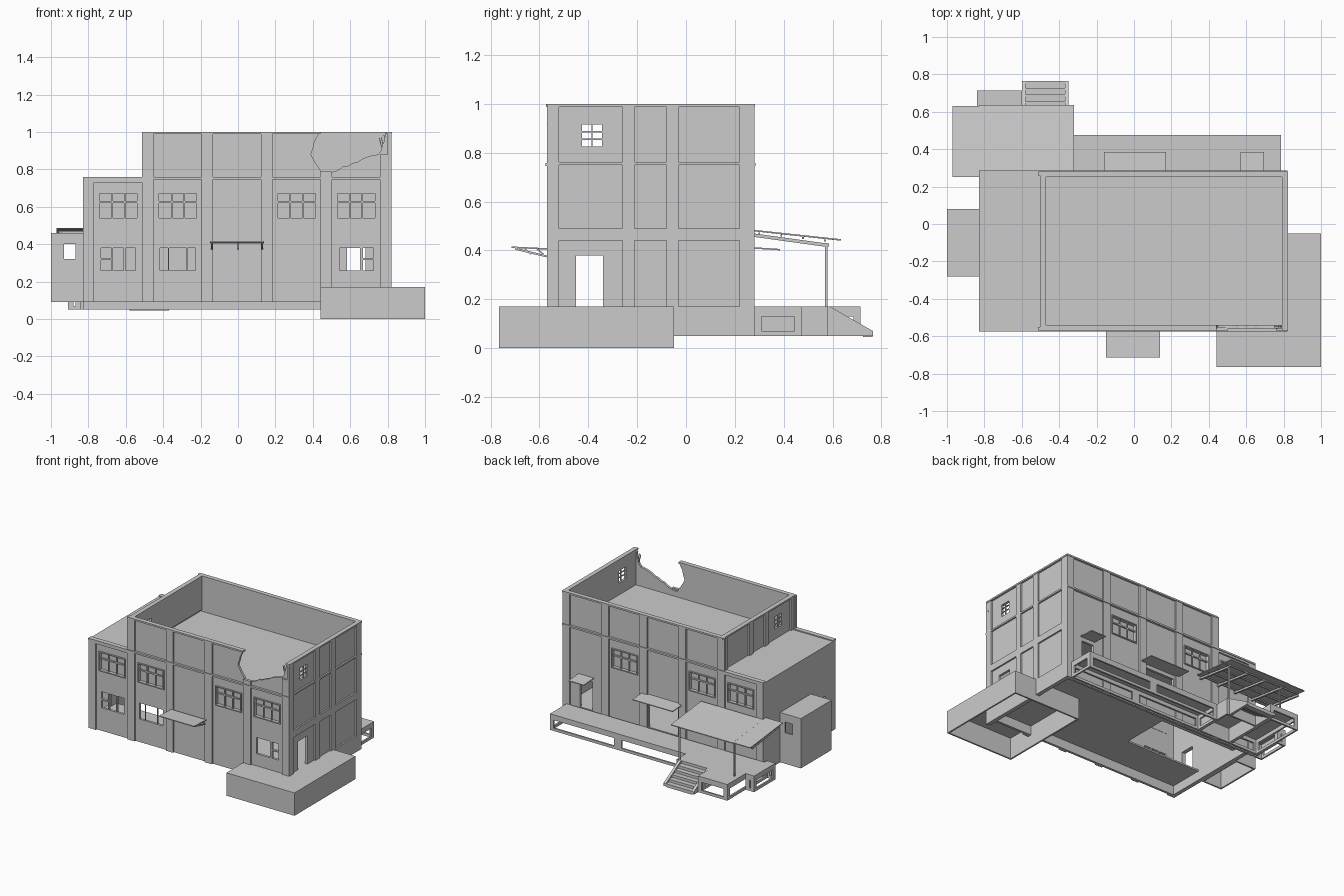
import bpy, bmesh, random
from mathutils import Vector

if "Cube" in bpy.data.objects:
    bpy.data.objects.remove(bpy.data.objects["Cube"], do_unlink=True)
random.seed(4)

concrete = bpy.data.materials.new("concrete grey")
concrete.use_nodes = True
concrete.diffuse_color = (0.6, 0.6, 0.6, 1)
shader = concrete.node_tree.nodes["Principled BSDF"]
shader.inputs["Base Color"].default_value = concrete.diffuse_color

# Main lines of the building
WEST, STEP, EAST = -0.83, -0.5, 0.82
SOUTH, NORTH = -0.57, 0.28
BASE, SKIRT, DECK, LEDGE, TOP = 0.05, 0.09, 0.17, 0.75, 1
DEEP, THIN = 0.02, 0.012
PANE_BOTTOM, PANE_TOP = 0.26, 0.38
HUT_SOUTH, HUT_NORTH = -0.28, 0.08


class Part:
    """Collects solids and turns them into one named object."""
    def __init__(self, name):
        self.name, self.bm = name, bmesh.new()

    def __enter__(self):
        return self

    def __exit__(self, *error):
        bmesh.ops.recalc_face_normals(self.bm, faces=self.bm.faces)
        mesh = bpy.data.meshes.new(self.name)
        self.bm.to_mesh(mesh)
        self.bm.free()
        mesh.materials.append(concrete)
        bpy.context.collection.objects.link(bpy.data.objects.new(self.name, mesh))

    def loft(self, start, end):
        rings = [[self.bm.verts.new(point) for point in ring] for ring in (start, end)]
        for ring in rings:
            self.bm.faces.new(ring)
        for i in range(len(start)):
            self.bm.faces.new((rings[0][i - 1], rings[0][i], rings[1][i], rings[1][i - 1]))

    def prism(self, profile, lo, hi):
        self.loft([(lo, y, z) for y, z in profile], [(hi, y, z) for y, z in profile])

    def box(self, west, east, south, north, bottom, top):
        self.prism([(south, bottom), (north, bottom), (north, top), (south, top)], west, east)

    def beam(self, start, end, radius):
        start, end = Vector(start), Vector(end)
        turn = (end - start).to_track_quat("Z", "Y")
        corners = [turn @ Vector((a, b, 0)) * radius for a, b in ((-1, -1), (1, -1), (1, 1), (-1, 1))]
        self.loft([start + c for c in corners], [end + c for c in corners])

    # Slab along one side of a block, between two depths behind its face
    def slab(self, side, left, right, near, far, bottom, top):
        axis, face, inward = side
        lo, hi = sorted((face + inward * near, face + inward * far))
        if axis == "y":
            self.box(left, right, lo, hi, bottom, top)
        else:
            self.box(lo, hi, left, right, bottom, top)

    # Slab with rectangular openings (left, right, bottom, top)
    def wall(self, side, left, right, near, far, bottom, top, openings=()):
        cuts = sorted({left, right, *[edge for o in openings for edge in o[:2]]})
        for a, b in zip(cuts, cuts[1:]):
            z = bottom
            inside = [o for o in openings if o[0] <= a and b <= o[1]]
            for o in sorted(inside, key=lambda o: o[2]):
                self.slab(side, a, b, near, far, z, o[2])
                z = o[3]
            self.slab(side, a, b, near, far, z, top)

    # Box with a lid and no bottom; openings(axis, left, right) gives the holes of a side
    def hollow(self, west, east, south, north, bottom, top, openings):
        self.box(west, east, south, north, top - THIN, top)
        for side in (("y", south, 1), ("y", north, -1), ("x", west, 1), ("x", east, -1)):
            ends = (west, east) if side[0] == "y" else (south, north)
            self.wall(side, *ends, 0, THIN, bottom, top - THIN, openings(side[0], *ends))


def opening(centre, width, bottom, top):
    return (centre - width / 2, centre + width / 2, bottom, top)


def pane_pair(centre):
    middle = (PANE_BOTTOM + PANE_TOP) / 2
    return [opening(centre, 0.055, PANE_BOTTOM, middle - 0.005), opening(centre, 0.055, middle + 0.005, PANE_TOP)]


def plain(axis, left, right):
    return []


def hatch(axis, left, right):
    return [opening(-0.9, 0.06, 0.32, 0.4)] if axis == "y" else []


def slots(axis, left, right):
    count = max(1, round((right - left) / 0.5))
    step = (right - left) / count
    return [opening(left + step * (k + 0.5), step - 0.06, BASE + DEEP, DECK - 0.04) for k in range(count)]


def sheet(start, end):
    return [start, end, (end[0], end[1] + 0.006), (start[0], start[1] + 0.006)]


front, back = ("y", SOUTH, 1), ("y", NORTH, -1)
east_side, step_side, west_side = ("x", EAST, -1), ("x", STEP, 1), ("x", WEST, 1)
columns = [-0.8 + 0.318 * i for i in range(6)]
bays = [centre + 0.16 for centre in columns[:5]]
side_columns = [(SOUTH, -0.52), (-0.26, -0.21), (-0.08, -0.03), (0.22, NORTH)]

# Openings
high = [opening(bays[i], 0.2, 0.54, 0.67) for i in (0, 1, 3, 4)]
low = pane_pair(bays[0] - 0.065) + pane_pair(bays[4] + 0.065)
for bay, shift, width in ((0, 0, 0.055), (0, 0.065, 0.055), (1, 0, 0.19), (4, -0.035, 0.11)):
    low.append(opening(bays[bay] + shift, width, PANE_BOTTOM, PANE_TOP))
rear_doors = [opening(bays[4], 0.1, DECK, PANE_TOP), opening(0, 0.24, DECK, PANE_TOP)]
end_door = opening(-0.395, 0.11, DECK, PANE_TOP)
lookout = opening(-0.385, 0.08, 0.825, 0.915)

# Walls
with Part("lower_walls") as part:
    part.wall(front, WEST, EAST - THIN, THIN, 0.03, SKIRT, LEDGE, high + low)
    part.wall(back, WEST, EAST - THIN, THIN, 0.03, BASE, LEDGE, high[:3] + rear_doors)
    part.wall(east_side, SOUTH + THIN, NORTH - THIN, THIN, 0.03, BASE, LEDGE, [end_door])
    part.wall(west_side, SOUTH, NORTH, 0, 0.03, SKIRT, LEDGE, [end_door])

with Part("upper_walls") as part:
    part.slab(back, STEP + THIN, EAST - THIN, THIN, 0.03, LEDGE, TOP)
    for side in (east_side, step_side):
        part.wall(side, SOUTH + THIN, NORTH - THIN, THIN, 0.03, LEDGE, TOP, [lookout])

with Part("lookout_bars") as part:
    for side in (east_side, step_side):
        part.slab(side, *opening(-0.385, 0.006, THIN, DEEP), *lookout[2:])
        for z in (0.853, 0.883):
            part.slab(side, *lookout[:2], THIN, DEEP, z, z + 0.005)

# Front parapet broken away, with a jagged rim
rim = [(0.44, TOP), (0.39, 0.88), (0.45, 0.78), (0.54, 0.8), (0.64, 0.84), (0.75, 0.88), (0.79, TOP)]
outline = [(EAST, TOP), (EAST, LEDGE), (STEP, LEDGE), (STEP, TOP)]
for (xa, za), (xb, zb) in zip(rim, rim[1:]):
    for t in (0, 0.25, 0.5, 0.75):
        wobble = random.uniform(-0.008, 0.008) if t else 0
        outline.append((xa + (xb - xa) * t + wobble, za + (zb - za) * t - wobble))
outline.append(rim[-1])
with Part("broken_parapet") as part:
    part.loft([(x, SOUTH + THIN, z) for x, z in outline], [(x, SOUTH + 0.03, z) for x, z in outline])

with Part("bent_bars") as part:
    for i in range(7):
        foot = Vector((EAST - 0.008 * i, SOUTH + DEEP, random.uniform(0.88, 0.92)))
        part.beam(foot, foot + Vector((random.uniform(-DEEP, DEEP), 0, 0.07)), 0.002)

# Columns and ledges
with Part("columns") as part:
    for i, centre in enumerate(columns):
        edges = (centre - 0.03, centre + 0.03)
        back_top = TOP if i else LEDGE
        front_top = {4: 0.79, 5: 0.88}.get(i, back_top)
        part.slab(front, *edges, 0, DEEP, SKIRT, front_top)
        part.slab(back, *edges, 0, DEEP, BASE, back_top)
    for left, right in side_columns:
        part.slab(east_side, left, right, 0, DEEP, BASE, TOP)
        part.slab(step_side, left, right, 0, DEEP, LEDGE, TOP)

with Part("ledges") as part:
    for side, end in ((front, rim[0][0]), (back, EAST)):
        part.slab(side, WEST, EAST, -0.005, 0.03, LEDGE - 0.005, LEDGE + 0.008)
        part.slab(side, STEP, end, -0.003, 0.03, TOP - THIN, TOP)
    for side in (east_side, step_side):
        part.slab(side, SOUTH, NORTH, -0.003, 0.03, TOP - THIN, TOP)
    for bottom, top in ((LEDGE, LEDGE + THIN), (0.44, 0.49), (BASE, DECK)):
        part.slab(east_side, SOUTH, NORTH, 0, DEEP, bottom, top)

# Upper windows: frame, bars and a set-back pane
with Part("windows") as part:
    for side, row in ((front, high), (back, high[:3])):
        for hole in row:
            left, right, bottom, top = hole
            rim_width = 0.008
            part.wall(side, left - rim_width, right + rim_width, 0.004, 0.03,
                      bottom - rim_width, top + rim_width, [hole])
            part.slab(side, left, right, 0.028, 0.032, bottom, top)
            part.slab(side, left, right, THIN, DEEP, top - 0.05, top - 0.04)
            for share in (1 / 3, 2 / 3):
                middle = left + (right - left) * share
                part.slab(side, *opening(middle, 0.008, THIN, DEEP), bottom, top)
    for shift in (-0.05, 0.05):
        part.slab(front, *opening(bays[1] + shift, 0.006, THIN, DEEP), PANE_BOTTOM, PANE_TOP)

# Roofs and floor, the floor left open beside the hut
with Part("roofs") as part:
    part.box(STEP, EAST - DEEP, SOUTH + DEEP, NORTH - DEEP, LEDGE - DEEP, LEDGE - THIN)
    part.box(WEST, STEP + DEEP, SOUTH, NORTH, LEDGE - DEEP, LEDGE)
with Part("floor") as part:
    for west, south, north in ((WEST, SOUTH, HUT_SOUTH), (WEST, HUT_NORTH, NORTH), (-0.2, HUT_SOUTH, HUT_NORTH)):
        part.box(west + DEEP, EAST - DEEP, max(south, SOUTH + DEEP), min(north, NORTH - DEEP), DECK - THIN, DECK)

# Hollow blocks around the building
with Part("side_hut") as part:
    part.hollow(-1, WEST, HUT_SOUTH, HUT_NORTH, SKIRT, 0.46, hatch)
with Part("entrance_block") as part:
    part.hollow(0.44, 1, -0.765, -0.05, 0, DECK, plain)
with Part("rear_platform") as part:
    part.hollow(-0.33, 0.785, NORTH, 0.475, BASE, DECK, slots)
with Part("rear_dock") as part:
    part.hollow(-0.84, -0.6, NORTH, 0.715, BASE, DECK, slots)
    part.hollow(-0.6, -0.33, NORTH, 0.58, BASE, DECK, plain)
    part.hollow(-0.91, -0.84, 0.25, 0.5, BASE, DECK, slots)

with Part("rear_steps") as part:
    for k in range(5):
        south, top = 0.58 + 0.036 * k, DECK - DEEP * (k + 1)
        part.box(-0.58, -0.37, south, south + 0.04, top - 0.025, top)
    for west in (-0.6, -0.37):
        part.prism([(0.58, BASE), (0.765, BASE), (0.765, BASE + DEEP), (0.59, DECK), (0.58, DECK)], west, west + DEEP)

# Dock canopy with rafters, purlins and posts
with Part("dock_canopy") as part:
    part.prism(sheet((NORTH, 0.478), (0.635, 0.44)), WEST, -0.32)
    part.prism(sheet((0.25, 0.481), (0.63, 0.44)), -0.97, WEST)
    for k in range(5):
        x = -0.95 + 0.15 * k
        part.beam((x, NORTH, 0.462), (x, 0.585, 0.42), 0.007)
    for k in range(4):
        y, z = 0.3 + 0.09 * k, 0.47 - 0.01 * k
        part.beam((-0.96, y, z), (-0.33, y, z), 0.004)
    for x in (-0.8, -0.35):
        part.beam((x, 0.575, DECK), (x, 0.575, 0.43), 0.005)

# Small canopies
with Part("small_canopies") as part:
    part.prism(sheet((-0.715, 0.41), (SOUTH, 0.403)), -0.15, 0.14)
    for x in (-0.14, 0, 0.13):
        part.beam((x, -0.7, 0.407), (x, SOUTH, 0.375), 0.004)
        for y in (-0.66, -0.61):
            part.beam((x, y, 0.405), (x, y + 0.025, 0.385), 0.003)
    for west, east in ((-0.16, 0.17), (0.57, 0.695)):
        part.prism(sheet((NORTH - DEEP, 0.408), (0.385, 0.4)), west, east)
